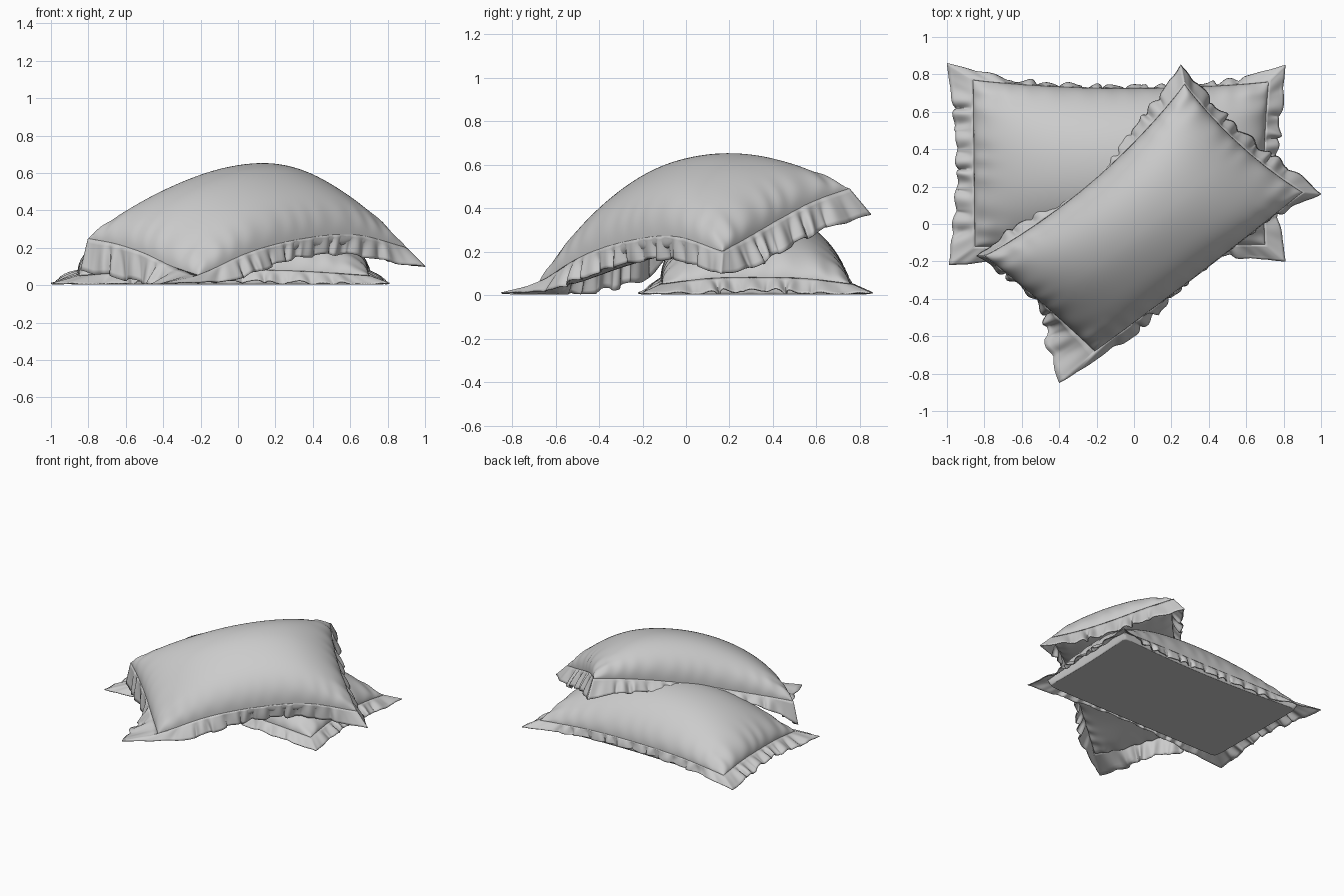
import bpy, bmesh
from math import sin, cos, pi
from mathutils import Vector

if "Cube" in bpy.data.objects:
    bpy.data.objects.remove(bpy.data.objects["Cube"])


def smooth_knots(knots, vals, t):
    """Cubic Hermite through the knots."""
    n = len(knots)

    def slope(i):
        a, b = max(0, i - 1), min(n - 1, i + 1)
        return (vals[b] - vals[a]) / (knots[b] - knots[a])
    for i in range(n - 1):
        if t <= knots[i + 1] or i == n - 2:
            h = knots[i + 1] - knots[i]
            k = (t - knots[i]) / h
            return (vals[i] * (2 * k**3 - 3 * k * k + 1) + slope(i) * (h * (k**3 - 2 * k * k + k))
                    + vals[i + 1] * (3 * k * k - 2 * k**3) + slope(i + 1) * (h * (k**3 - k * k)))


class Pillow:
    """Coons patch bounded by four bowed seam edges, counter-clockwise."""

    def __init__(self, corners, mids, bows):
        self.c = [Vector(p) for p in corners]
        self.mids, self.bows = mids, bows

    def edge(self, i, t):
        a, b = self.c[i], self.c[(i + 1) % 4]
        p = a.lerp(b, t)
        d = b - a
        if 0 < t < 1:
            p += Vector((-d.y, d.x, 0)).normalized() * self.bows[i] * sin(pi * t) ** 0.8
        p.z = smooth_knots([0, .25, .5, .75, 1], [a.z, *self.mids[i], b.z], t)
        return p

    def seam(self, s, t):
        c, e = self.c, self.edge
        return (e(0, s) * (1 - t) + e(2, 1 - s) * t + e(3, 1 - t) * (1 - s) + e(1, t) * s
                - (c[0] * (1 - s) + c[1] * s) * (1 - t) - (c[3] * (1 - s) + c[2] * s) * t)


def puff(u, v, q):
    return max(0, (1 - u * u) * (1 - v * v)) ** q


def ground(x, y):
    return 0.0


def lower_top(x, y):
    u, v = (x + .08) / .77, (y - .315) / .42
    if abs(u) >= 1 or abs(v) >= 1:
        return 0.0
    return .075 + .285 * puff(u, v, .52)


def finish(bm, name):
    bmesh.ops.remove_doubles(bm, verts=bm.verts, dist=1e-5)
    bmesh.ops.recalc_face_normals(bm, faces=bm.faces)
    me = bpy.data.meshes.new(name)
    bm.to_mesh(me)
    bm.free()
    me.shade_smooth()
    ob = bpy.data.objects.new(name, me)
    bpy.context.collection.objects.link(ob)
    return ob


def build_body(name, pil, height, depth, q, floor):
    bm = bmesh.new()
    nu, nv = 110, 80
    for side in (1, -1):
        rows = []
        for j in range(nv + 1):
            v = -cos(pi * j / nv)
            row = []
            for i in range(nu + 1):
                u = -cos(pi * i / nu)
                p = pil.seam((u + 1) / 2, (v + 1) / 2)
                f = puff(u, v, q)
                # gathered puckers fading away from the seam
                w = f * max(0, 1 - f * 1.4) ** 2 * .06
                p.z += side * w * (sin(u * 37 + sin(u * 9)) * v ** 6 + sin(v * 23 + sin(v * 7)) * u ** 6)
                p.z += height * f if side > 0 else -depth * f ** .7
                if side < 0 and 0 < i < nu and 0 < j < nv:
                    p.z = max(p.z, floor(p.x, p.y) + .004)
                row.append(bm.verts.new(p))
            rows.append(row)
        for j in range(nv):
            for i in range(nu):
                bm.faces.new((rows[j][i], rows[j][i + 1], rows[j + 1][i + 1], rows[j + 1][i]))
    return finish(bm, name)


def build_flange(name, pil, offsets, waves, amp, floor):
    offs = [Vector(o) for o in offsets]
    bm = bmesh.new()
    rings, n, m = [], 140, 7
    for e in range(4):
        vals = [offs[(e * 4 + k) % 16] for k in range(5)]
        for k in range(n):
            t = k / n
            p = pil.edge(e, t)
            tan = pil.edge(e, min(1, t + .01)) - pil.edge(e, max(0, t - .01))
            off = smooth_knots([0, .15, .5, .85, 1], vals, t)
            nrm = tan.cross(off).normalized()
            ph = 2 * pi * waves[e] * t
            fold = sin(ph + 1.2 * sin(ph * .37 + e)) + .4 * sin(ph * 1.7 + 2 * e)
            fade = min(1, 8 * t, 8 * (1 - t))
            ring = []
            for r in range(m + 1):
                g = r / m
                q = p + off * g * (1 + .06 * fade * sin(ph * .6)) + nrm * amp * fold * fade * sin(g * pi * .62)
                q += tan.normalized() * .012 * sin(ph + 1) * g * fade
                q.z = max(q.z, floor(q.x, q.y) + .006)
                ring.append(bm.verts.new(q))
            rings.append(ring)
    for a, b in zip(rings, rings[1:] + rings[:1]):
        for r in range(m):
            bm.faces.new((a[r], b[r], b[r + 1], a[r + 1]))
    ob = finish(bm, name)
    mod = ob.modifiers.new("cloth_thickness", 'SOLIDIFY')
    mod.thickness = .006
    mod.offset = 0
    return ob


# Lower pillow, flat on the floor
lower = Pillow([(-.85, -.12, .05), (.70, -.11, .05), (.72, .76, .05), (-.86, .77, .05)],
               [(.075, .08, .075)] * 4, [.0, .015, .04, .0])
build_body("lower_pillow_body", lower, .285, .4, .52, ground)
build_flange("lower_pillow_flange", lower, [
    (-.14, -.10, -.04), (-.01, -.07, -.06), (0, -.04, -.06), (.02, -.06, -.06),
    (.11, -.09, -.04), (.08, .0, -.06), (.07, 0, -.06), (.08, 0, -.06),
    (.09, .09, -.04), (.0, .02, -.06), (0, .01, -.06), (0, .02, -.06),
    (-.14, .09, -.04), (-.11, .0, -.06), (-.09, 0, -.05), (-.11, 0, -.06)],
    [13, 8, 13, 8], .012, ground)

# Upper pillow, leaning diagonally over the lower one
upper = Pillow([(-.21, -.68, .05), (.90, .17, .20), (.27, .75, .49), (-.80, -.17, .25)],
               [(.18, .25, .27), (.27, .35, .43), (.44, .38, .31), (.22, .17, .10)],
               [-.01, .04, .075, .01])
build_body("upper_pillow_body", upper, .295, .12, .43, lower_top)
build_flange("upper_pillow_flange", upper, [
    (-.19, -.17, -.04), (.03, -.04, -.10), (-.01, .01, -.10), (.0, .0, -.11),
    (.10, -.01, -.10), (.05, .05, -.12), (.04, .04, -.13), (.03, .05, -.13),
    (-.02, .10, -.12), (-.04, .05, -.08), (-.03, .03, -.06), (-.03, .04, -.07),
    (-.04, .0, -.17), (-.01, -.01, -.18), (-.01, -.01, -.16), (-.16, -.08, -.09)],
    [13, 8, 12, 7], .012, lower_top)
